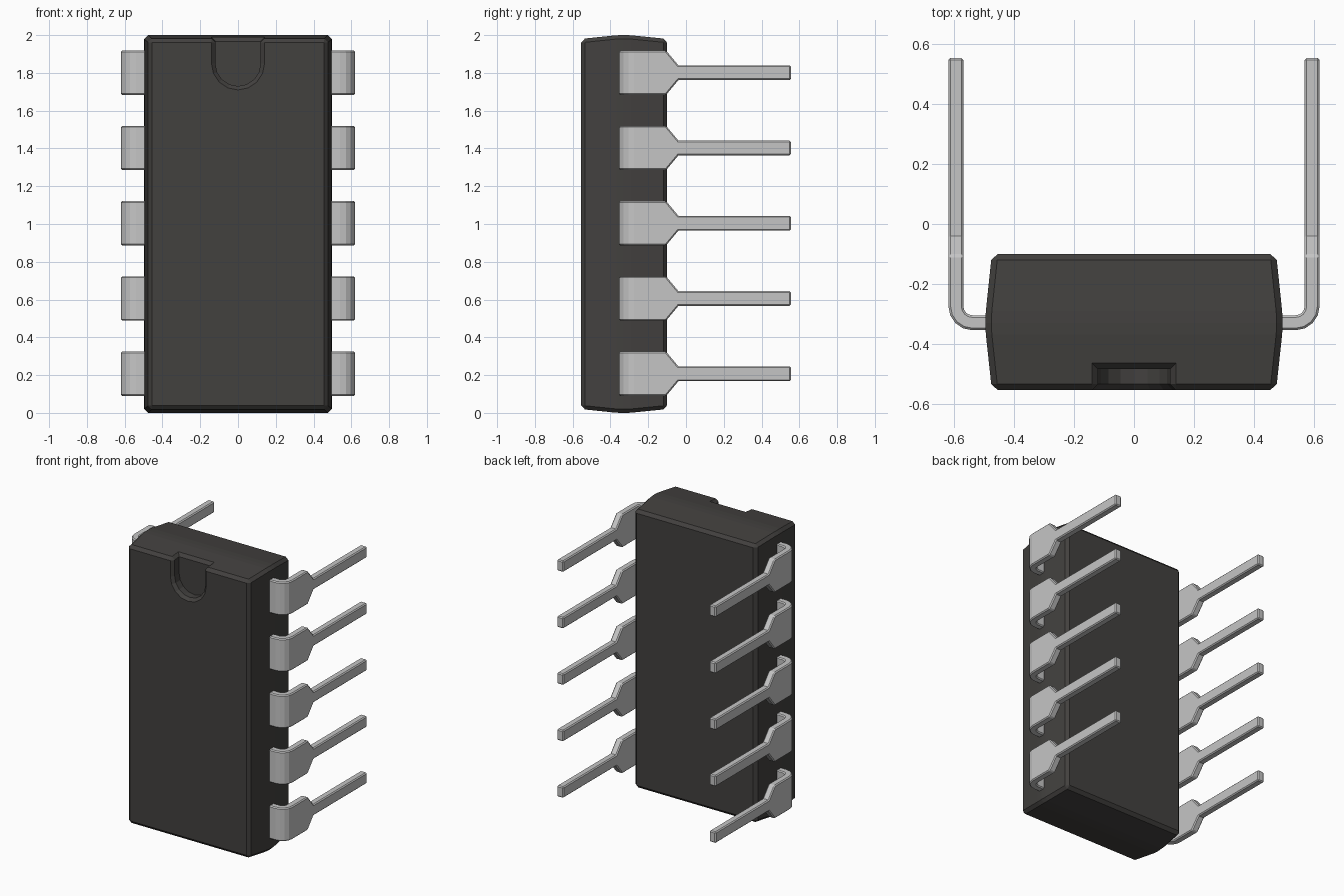
import bpy, bmesh, math
from mathutils import Vector

cube = bpy.data.objects.get("Cube")
if cube:
    bpy.data.objects.remove(cube, do_unlink=True)


def material(name, color):
    mat = bpy.data.materials.new(name)
    mat.use_nodes = True
    mat.diffuse_color = (*color, 1)
    mat.node_tree.nodes["Principled BSDF"].inputs["Base Color"].default_value = (*color, 1)
    return mat


plastic = material("dark plastic", (0.055, 0.052, 0.049))
metal = material("pale metal", (0.56, 0.56, 0.56))


def loft(name, rings, mat):
    """Closed solid through a list of equal-length rings."""
    bm = bmesh.new()
    loops = [[bm.verts.new(p) for p in ring] for ring in rings]
    n = len(loops[0])
    for a, b in zip(loops, loops[1:]):
        for i in range(n):
            j = (i + 1) % n
            bm.faces.new((a[i], a[j], b[j], b[i]))
    bm.faces.new(loops[0])
    bm.faces.new(loops[-1])
    bmesh.ops.recalc_face_normals(bm, faces=bm.faces)
    mesh = bpy.data.meshes.new(name)
    bm.to_mesh(mesh)
    bm.free()
    mesh.materials.append(mat)
    obj = bpy.data.objects.new(name, mesh)
    bpy.context.collection.objects.link(obj)
    return obj


def chamfer(mesh, width):
    """Chamfer the sharp outward edges."""
    bm = bmesh.new()
    bm.from_mesh(mesh)
    bmesh.ops.dissolve_limit(bm, angle_limit=0.01, verts=bm.verts, edges=bm.edges)
    sharp = [e for e in bm.edges
             if e.is_manifold and e.is_convex and e.calc_face_angle() > math.radians(30)]
    bmesh.ops.bevel(bm, geom=sharp, offset=width, segments=1, profile=0.5,
                    affect='EDGES', clamp_overlap=True)
    bm.to_mesh(mesh)
    bm.free()


# Body: a block whose four sides bulge towards the middle of its depth
def body_ring(y, half_x, inset):
    return [(-half_x, y, inset), (half_x, y, inset),
            (half_x, y, 2 - inset), (-half_x, y, 2 - inset)]


body = loft("body", [body_ring(-0.555, 0.475, 0.02), body_ring(-0.37, 0.495, 0.001),
                     body_ring(-0.33, 0.497, 0), body_ring(-0.29, 0.495, 0.001),
                     body_ring(-0.10, 0.475, 0.02)], plastic)

# Rounded notch in the upper front edge
radius, centre_z = 0.12, 1.85
outline = [(radius * math.cos(a), centre_z + radius * math.sin(a))
           for a in (math.pi + i * math.pi / 8 for i in range(9))]
outline += [(radius, 2.2), (-radius, 2.2)]
cutter = loft("notch_cutter", [[(x, y, z) for x, z in outline] for y in (-0.7, -0.485)], plastic)
cutter.hide_render = True
cut = body.modifiers.new("notch", 'BOOLEAN')
cut.operation = 'DIFFERENCE'
cut.solver = 'EXACT'
cut.object = cutter
bpy.context.view_layer.update()
notched = bpy.data.meshes.new_from_object(
    body.evaluated_get(bpy.context.evaluated_depsgraph_get()))
body.modifiers.clear()
body.data = notched
notched.name = "body"
bpy.data.objects.remove(cutter, do_unlink=True)
chamfer(notched, 0.02)

# Pin path as (outer point, inner point, half width): out of the body, round the bend, back
WIDE, THIN = 0.117, 0.039
bend = Vector((0.54, -0.275))
stations = [((0.45, -0.355), (0.45, -0.305), WIDE)]
for i in range(5):
    a = -math.pi / 2 + i * math.pi / 8
    d = Vector((math.cos(a), math.sin(a)))
    stations.append((bend + d * 0.08, bend + d * 0.03, WIDE))
for y, half in ((-0.105, WIDE), (-0.04, THIN), (0.555, THIN)):
    stations.append(((0.62, y), (0.57, y), half))


def pin_mesh(side):
    rings = [[(side * o[0], o[1], -h), (side * o[0], o[1], h),
              (side * i[0], i[1], h), (side * i[0], i[1], -h)] for o, i, h in stations]
    pin = loft("pin", rings, metal)
    mesh = pin.data
    bpy.data.objects.remove(pin)
    chamfer(mesh, 0.007)
    return mesh


# Five pins on each side
for side, label in ((1, "left"), (-1, "right")):
    mesh = pin_mesh(side)
    for i in range(5):
        pin = bpy.data.objects.new(f"{label}_pin_{i + 1}", mesh)
        pin.location.z = 1.004 + (i - 2) * 0.3985
        bpy.context.collection.objects.link(pin)
